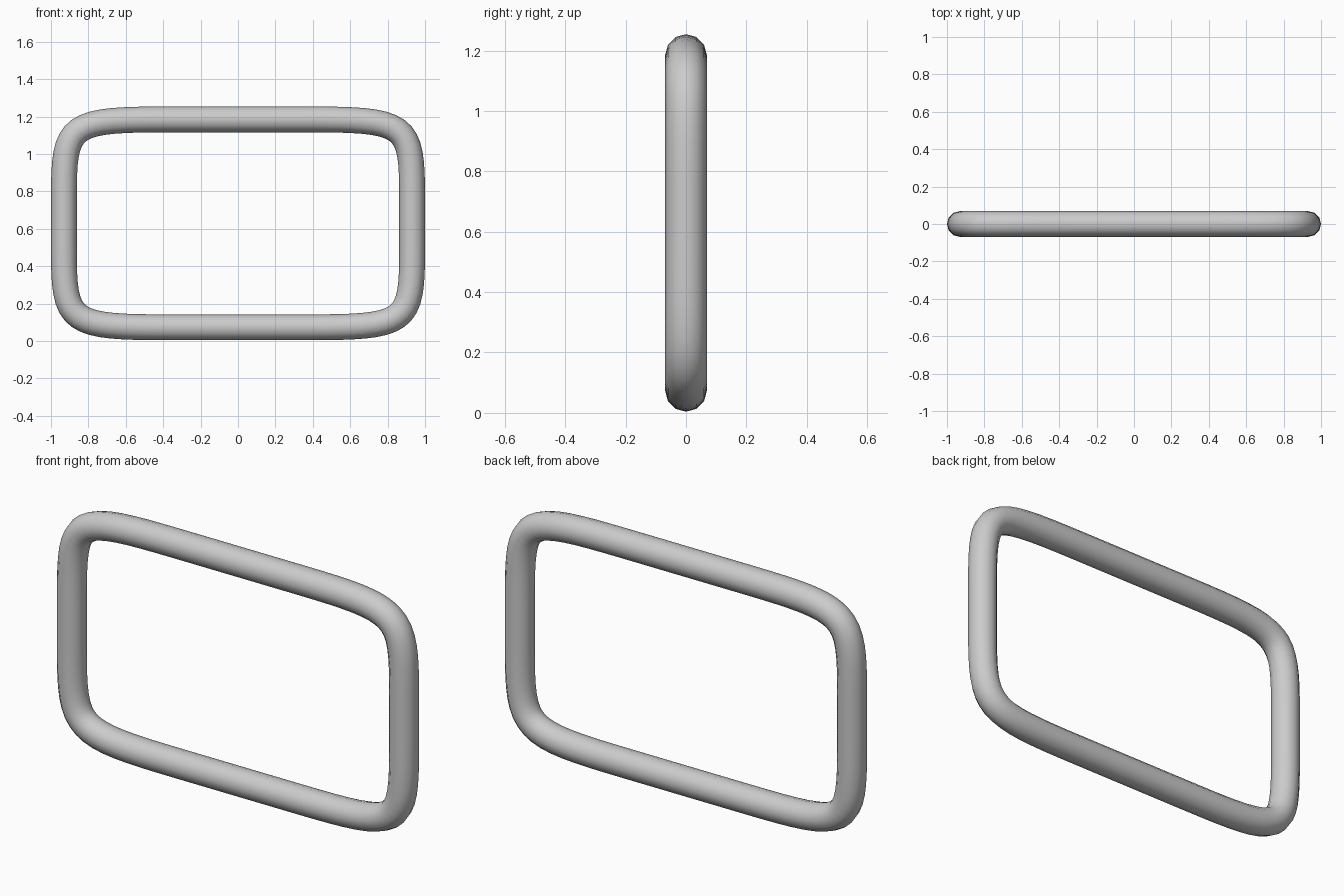
import bpy

if "Cube" in bpy.data.objects:
    bpy.data.objects.remove(bpy.data.objects["Cube"])

R = 0.069                 # tube radius
HX, HZ = 0.931, 0.556     # half size of the centre line
ZC = 0.629                # height of the centre
B, A = 0.60, 0.43         # corner lengths along x and z
H = 0.97                  # handle reach towards the sharp corner

# closed path: two knots per soft corner, (knot, handle on corner side)
knots = []
for sx, sz, side_first in ((1, 1, True), (-1, 1, False), (-1, -1, True), (1, -1, False)):
    side = ((sx * HX, sz * (HZ - A)), (sx * HX, sz * (HZ - A + A * H)))
    flat = ((sx * (HX - B), sz * HZ), (sx * (HX - B + B * H), sz * HZ))
    pair = (side, flat) if side_first else (flat, side)
    knots += [(pair[0], True), (pair[1], False)]

curve = bpy.data.curves.new("ring_frame", 'CURVE')
curve.dimensions = '3D'
curve.bevel_depth = R
curve.bevel_resolution = 4
curve.resolution_u = 16
sp = curve.splines.new('BEZIER')
sp.bezier_points.add(len(knots) - 1)
sp.use_cyclic_u = True
n = len(knots)
for i, ((co, corner), enters) in enumerate(knots):
    p = sp.bezier_points[i]
    p.handle_left_type = p.handle_right_type = 'FREE'
    other = knots[(i - 1) % n if enters else (i + 1) % n][0][0]
    straight = [c + (o - c) / 3 for c, o in zip(co, other)]
    left, right = (straight, corner) if enters else (corner, straight)
    p.co = (co[0], 0, co[1] + ZC)
    p.handle_left = (left[0], 0, left[1] + ZC)
    p.handle_right = (right[0], 0, right[1] + ZC)

# rounded rectangular tube ring
ring = bpy.data.objects.new("ring_frame", curve)
bpy.context.collection.objects.link(ring)
bpy.context.view_layer.objects.active = ring
ring.select_set(True)
bpy.ops.object.convert(target='MESH')
bpy.ops.object.shade_smooth()
